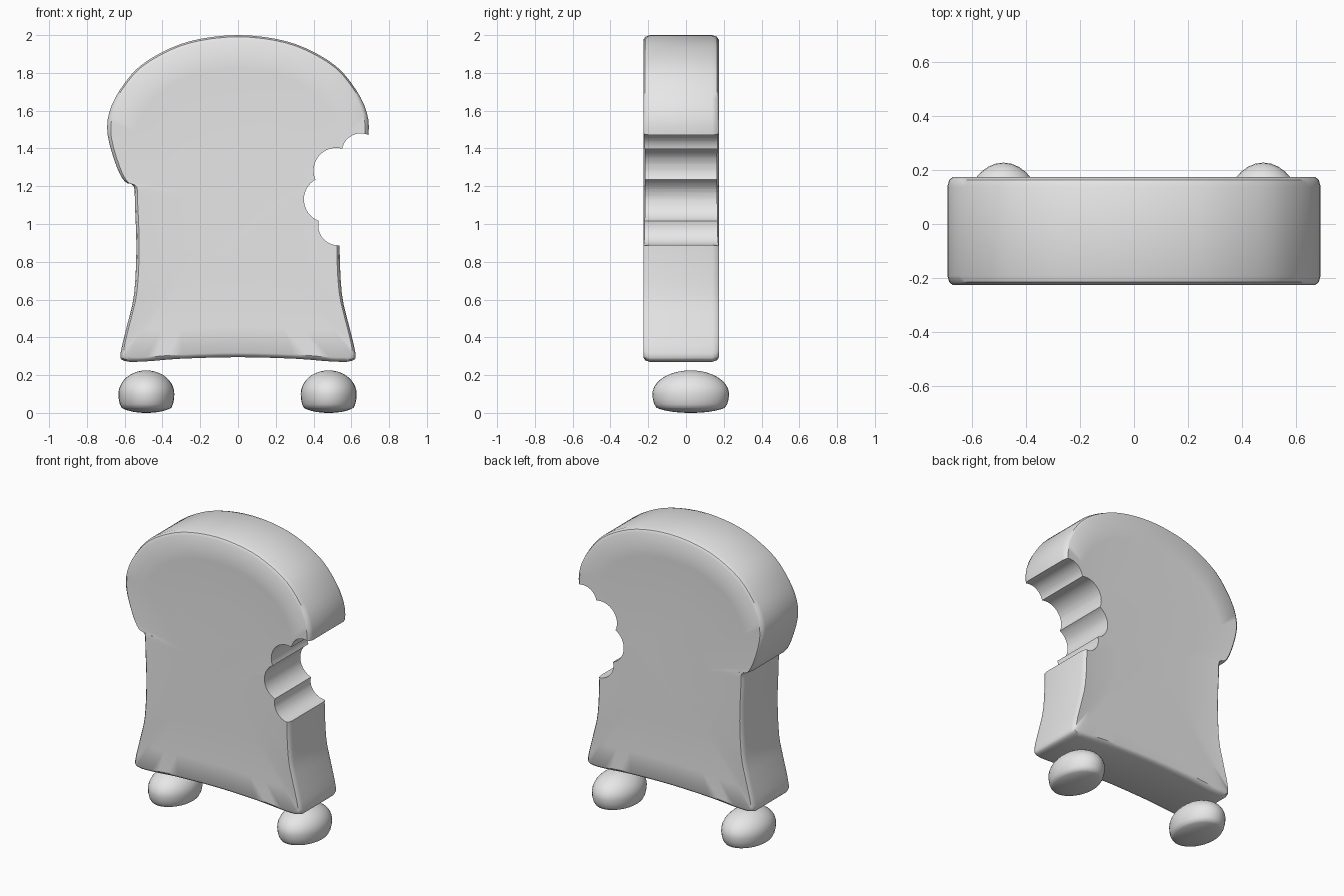
import bpy, bmesh, math
from mathutils import Vector

if "Cube" in bpy.data.objects:
    bpy.data.objects.remove(bpy.data.objects["Cube"])

grey = bpy.data.materials.new("plain_grey")
grey.use_nodes = True
grey.diffuse_color = (0.8, 0.8, 0.8, 1)
grey.node_tree.nodes["Principled BSDF"].inputs["Base Color"].default_value = (0.8, 0.8, 0.8, 1)


def make_object(name, bm):
    bmesh.ops.recalc_face_normals(bm, faces=bm.faces)
    mesh = bpy.data.meshes.new(name)
    bm.to_mesh(mesh)
    bm.free()
    mesh.materials.append(grey)
    obj = bpy.data.objects.new(name, mesh)
    bpy.context.collection.objects.link(obj)
    return obj


def activate(obj):
    bpy.ops.object.select_all(action='DESELECT')
    obj.select_set(True)
    bpy.context.view_layer.objects.active = obj


def smooth_loop(points, steps=3):
    """Closed Catmull-Rom curve through the points."""
    out = []
    n = len(points)
    for i in range(n):
        a, b, c, d = (Vector(points[(i + k) % n]) for k in (-1, 0, 1, 2))
        for s in range(steps):
            t = s / steps
            out.append(0.5 * (2 * b + (c - a) * t + (2 * a - 5 * b + 4 * c - d) * t ** 2
                              + (3 * b - a - 3 * c + d) * t ** 3))
    return out


# Bread slice: half outline from bottom middle to top middle, mirrored
half = [(0, .295), (.3, .287), (.5, .272), (.6, .275), (.622, .315), (.583, .48),
        (.55, .63), (.538, .87), (.546, 1.1), (.552, 1.2), (.6, 1.225), (.645, 1.31),
        (.69, 1.47), (.682, 1.59), (.625, 1.71), (.52, 1.835), (.36, 1.93), (.2, 1.98), (0, 2)]
outline = smooth_loop(half + [(-x, z) for x, z in half[-2:0:-1]])

# Loft rings across the thickness: rounded rim and slightly dished faces
MIDDLE, SHIFT = Vector((0, 1.1)), -0.026
rim = [(.5, .19), (.8, .193), (.972, .2), (.99, .19), (1, .165)]
sections = [(s, -y) for s, y in rim] + rim[::-1]
bm = bmesh.new()
rings = []
for scale, y in sections:
    flat = [MIDDLE + (p - MIDDLE) * scale for p in outline]
    rings.append([bm.verts.new((p.x, y + SHIFT, p.y)) for p in flat])
count = len(outline)
for lower, upper in zip(rings, rings[1:]):
    for i in range(count):
        j = (i + 1) % count
        bm.faces.new((lower[i], lower[j], upper[j], upper[i]))
bm.faces.new(rings[0])
bm.faces.new(rings[-1])
bread = make_object("bread_slice", bm)

# Bite: overlapping round cutters plus a block clearing the outer crust
cutters = []
for x, z, radius in [(.65, 1.38, .1), (.52, 1.283, .12), (.47, 1.13, .121), (.53, .992, .105)]:
    bpy.ops.mesh.primitive_cylinder_add(vertices=40, radius=radius, depth=1,
                                        location=(x, 0, z), rotation=(math.pi / 2, 0, 0))
    cutters.append(bpy.context.object)
bpy.ops.mesh.primitive_cube_add(size=1, location=(.705, 0, 1.145))
bpy.context.object.scale = (.29, 1, .51)
cutters.append(bpy.context.object)
bpy.context.view_layer.update()
for cutter in cutters:
    cutter.name = "bite_cutter"
    cutter.hide_render = True
    activate(bread)
    mod = bread.modifiers.new("bite", 'BOOLEAN')
    mod.operation = 'DIFFERENCE'
    mod.solver = 'EXACT'
    mod.object = cutter
    bpy.ops.object.modifier_apply(modifier=mod.name)
for cutter in cutters:
    bpy.data.objects.remove(cutter)
activate(bread)
bpy.ops.object.shade_smooth_by_angle(angle=math.radians(38))


# Feet: domed pebbles with flattened soles
def make_foot(name, x):
    bm = bmesh.new()
    bmesh.ops.create_uvsphere(bm, u_segments=32, v_segments=20, radius=1)
    for v in bm.verts:
        h = v.co.z
        if h > 0:
            z = .125 * h
        elif h > -.4:
            z = .175 * h
        else:
            z = -.07 + (h + .4) * .05
        v.co = (x + v.co.x * .148, .025 + v.co.y * .203, .1 + z)
    foot = make_object(name, bm)
    activate(foot)
    bpy.ops.object.shade_smooth_by_angle(angle=math.radians(50))


make_foot("left_foot", .48)
make_foot("right_foot", -.485)
